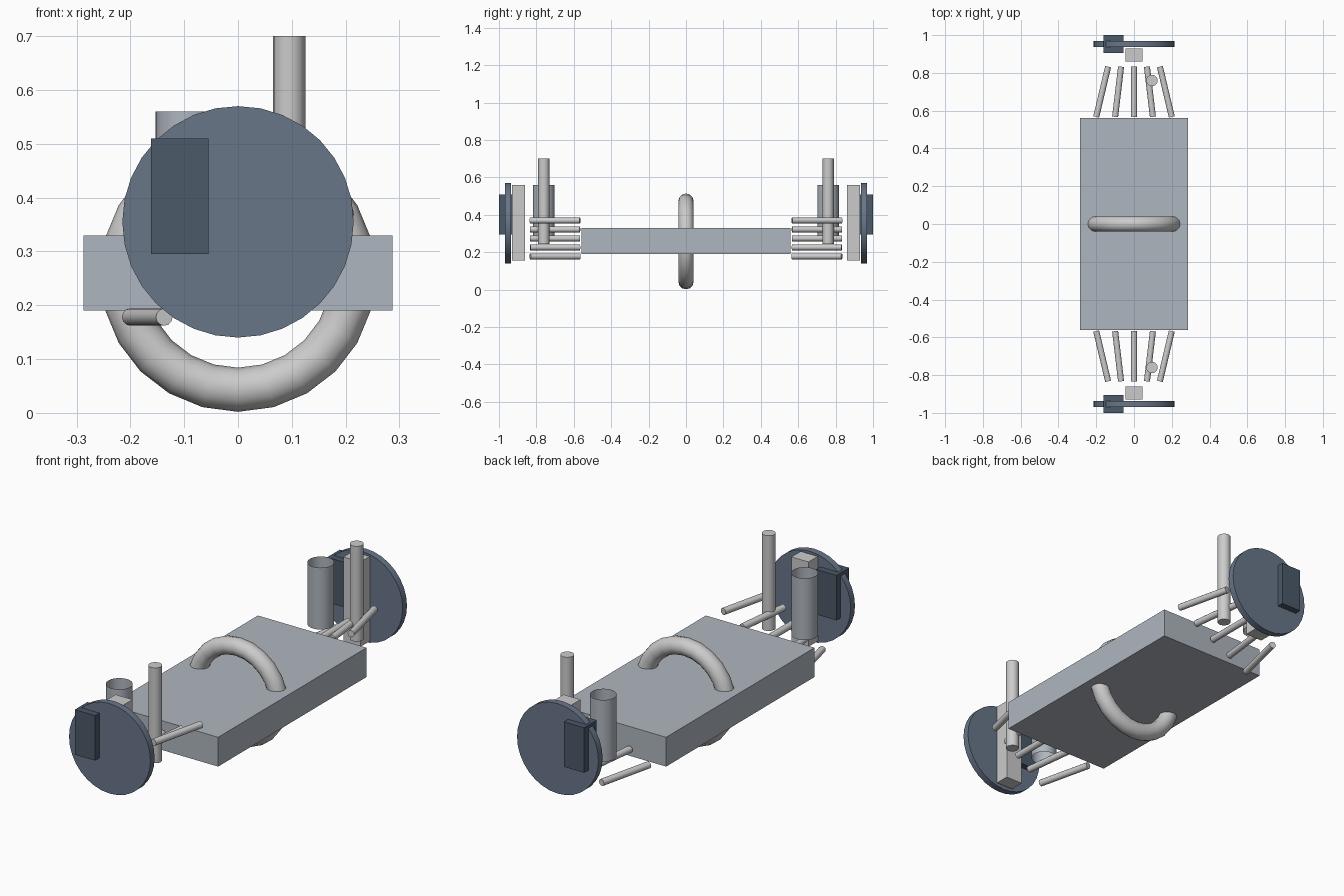
import bpy
import math
from mathutils import Vector

if "Cube" in bpy.data.objects:
    bpy.data.objects.remove(bpy.data.objects["Cube"])


def material(name, rgb):
    m = bpy.data.materials.new(name)
    m.diffuse_color = (*rgb, 1)
    m.use_nodes = True
    m.node_tree.nodes["Principled BSDF"].inputs["Base Color"].default_value = m.diffuse_color
    return m


BODY = material("body_grey", (0.43, 0.47, 0.52))
BLUE = material("slate_blue", (0.14, 0.18, 0.25))
DARK = material("dark_slate", (0.07, 0.10, 0.14))


def finish(name, mat=None, smooth=False):
    ob = bpy.context.object
    ob.name = name
    if mat:
        ob.data.materials.append(mat)
    if smooth:
        bpy.ops.object.shade_smooth_by_angle(angle=math.radians(40))
    return ob


def box(name, lo, hi, mat=None):
    lo, hi = Vector(lo), Vector(hi)
    bpy.ops.mesh.primitive_cube_add(size=1, location=(lo + hi) / 2)
    ob = finish(name, mat)
    ob.scale = [abs(d) for d in hi - lo]
    bpy.ops.object.transform_apply(location=False, rotation=False, scale=True)
    return ob


def rod(name, a, b, r, sides=16, mat=None, fill='NGON'):
    a, b = Vector(a), Vector(b)
    bpy.ops.mesh.primitive_cylinder_add(
        vertices=sides, radius=r, depth=(b - a).length, end_fill_type=fill,
        location=(a + b) / 2, rotation=(b - a).to_track_quat('Z', 'Y').to_euler())
    return finish(name, mat, True)


# flat central body
box("body", (-0.287, -0.56, 0.19), (0.287, 0.56, 0.33), BODY)

# ring passing vertically through the body
bpy.ops.mesh.primitive_torus_add(
    major_radius=0.215, minor_radius=0.041, major_segments=24, minor_segments=12,
    location=(0, 0, 0.258), rotation=(math.pi / 2, 0, 0))
finish("carry_ring", None, True)

# matching assemblies at both ends
for end, s in (("front", -1), ("back", 1)):
    rod(end + "_disc", (0, s * 0.936, 0.355), (0, s * 0.968, 0.355), 0.215, 32, BLUE)
    box(end + "_plate", (-0.162, s * 0.905, 0.295), (-0.055, s * 1.0, 0.51), DARK)
    box(end + "_post", (-0.045, s * 0.86, 0.155), (0.045, s * 0.93, 0.56))
    # open tube and solid pole
    rod(end + "_tube", (-0.095, s * 0.76, 0.265), (-0.095, s * 0.76, 0.56),
        0.058, 24, BODY, 'NOTHING')
    rod(end + "_pole", (0.095, s * 0.76, 0.245), (0.095, s * 0.76, 0.70), 0.03, 16)
    # fan of stepped rods
    for i in range(5):
        k = (i - 2) / 2
        z = 0.274 + 0.096 * k
        rod(f"{end}_rod_{i + 1}", (0.2 * k, s * 0.567, z), (0.137 * k, s * 0.833, z), 0.016, 12)
